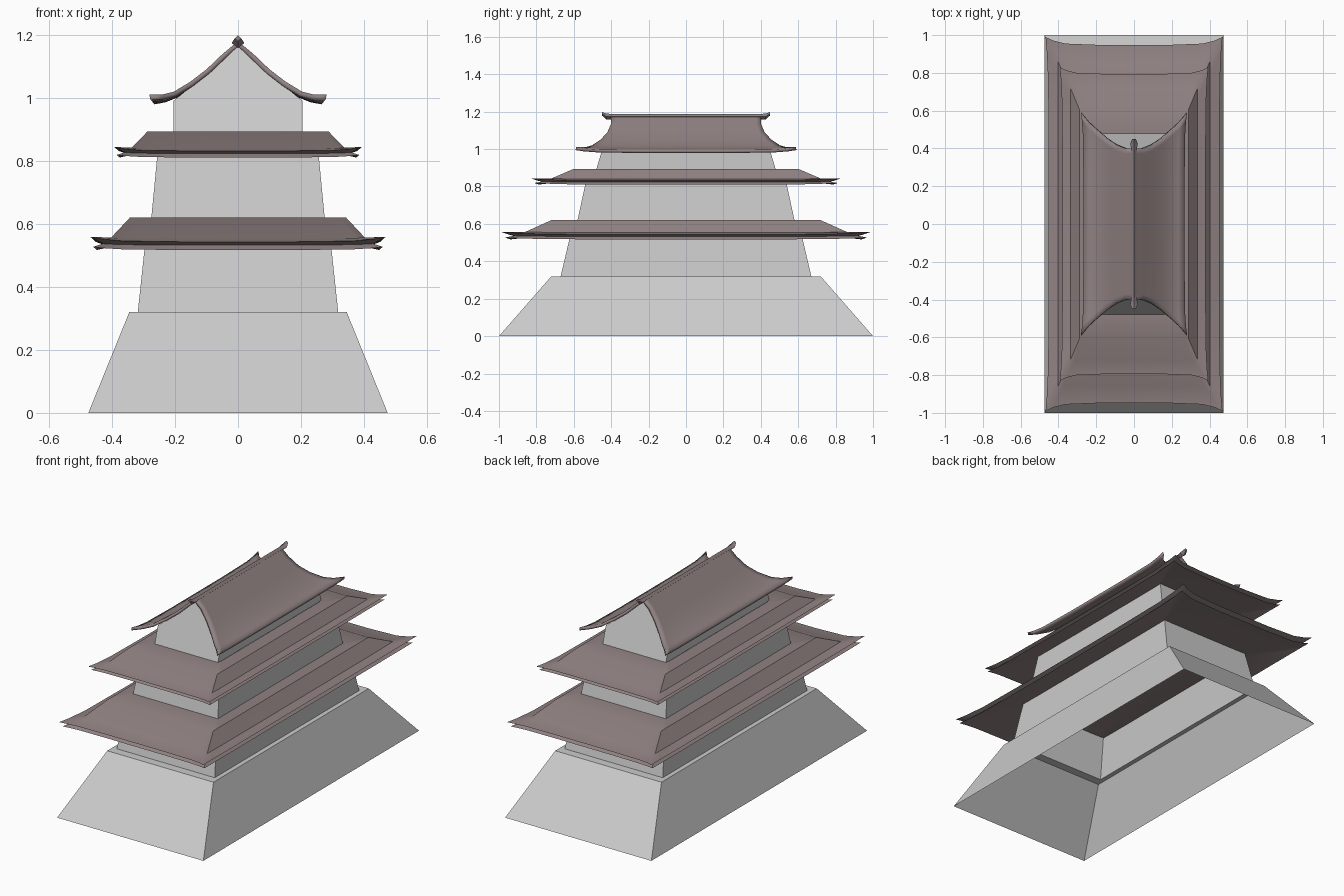
import bpy, bmesh, math

if "Cube" in bpy.data.objects:
    bpy.data.objects.remove(bpy.data.objects["Cube"])

roof_mat = bpy.data.materials.new("roof_brown")
roof_mat.diffuse_color = (0.28, 0.22, 0.22, 1)
roof_mat.use_nodes = True
roof_mat.node_tree.nodes["Principled BSDF"].inputs["Base Color"].default_value = roof_mat.diffuse_color


def make(name, bm, mat=None, smooth=False):
    bmesh.ops.recalc_face_normals(bm, faces=bm.faces)
    me = bpy.data.meshes.new(name)
    bm.to_mesh(me)
    bm.free()
    ob = bpy.data.objects.new(name, me)
    bpy.context.collection.objects.link(ob)
    if mat:
        me.materials.append(mat)
    if smooth:
        bpy.ops.object.select_all(action='DESELECT')
        bpy.context.view_layer.objects.active = ob
        ob.select_set(True)
        bpy.ops.object.shade_smooth_by_angle(angle=math.radians(30))
    return ob


def ring(bm, hx, hy, z, fx=0, fy=0, fz=0, ts=(-1,)):
    """Rectangle loop whose corners flare out by fx, fy and up by fz."""
    out = []
    for side in range(4):
        for t in ts:
            f = abs(t) ** 8
            u, v = [(t, -1), (1, t), (-t, 1), (-1, -t)][side]
            out.append(bm.verts.new((u * (hx + fx * f), v * (hy + fy * f), z + fz * f)))
    return out


def bridge(bm, loops):
    for a, b in zip(loops, loops[1:]):
        n = len(a)
        for i in range(n):
            bm.faces.new((a[i], a[(i + 1) % n], b[(i + 1) % n], b[i]))


def walls(name, levels):
    bm = bmesh.new()
    bridge(bm, [ring(bm, *l) for l in levels])
    make(name, bm)


# Hollow stone base with ledge, and the tapering storeys
walls("stone_base", [(0.475, 1.0, 0), (0.345, 0.72, 0.32), (0.318, 0.67, 0.32)])
walls("lower_walls", [(0.318, 0.67, 0.32), (0.293, 0.615, 0.555)])
walls("middle_walls", [(0.275, 0.58, 0.62), (0.253, 0.53, 0.85)])


# Skirt roofs: flat top, slope, flared eave, recess, lower lip, underside
def skirt_roof(name, s, top, sz):
    bm = bmesh.new()
    ts = (-1, -0.93, -0.8, -0.4, 0, 0.4, 0.8, 0.93)
    spec = [(0.25, 0.55, 0, 0, 0, 0),
            (0.343, 0.72, 0, 0, 0, 0),
            (0.402, 0.86, -0.066, 0, 0, 0.003),
            (0.452, 0.948, -0.077, 0.016, 0.042, 0.015),
            (0.425, 0.91, -0.087, 0.004, 0.008, 0.004),
            (0.448, 0.938, -0.103, 0.012, 0.03, 0.010),
            (0.26, 0.55, -0.06, 0, 0, 0)]
    loops = [ring(bm, x * s, y * s, top + z * sz, fx * s, fy * s, fz * sz, ts)
             for x, y, z, fx, fy, fz in spec]
    bridge(bm, loops)
    bm.faces.new(loops[-1])
    make(name, bm, roof_mat, True)


skirt_roof("lower_roof", 1.0, 0.62, 1.0)
skirt_roof("middle_roof", 0.838, 0.893, 0.8)

# Top storey: side walls and inward-leaning gable ends
gable = [(0.205, 0.99), (0.15, 1.035), (0.10, 1.075), (0.05, 1.125), (0, 1.165)]
outline = [(0.205, 0.89)] + gable + [(-x, z) for x, z in gable[-2::-1]] + [(-0.205, 0.89)]


def lean(z):
    return 0.48 - 0.3 * (z - 0.89) if z < 1 else 0.45 - 0.38 * (z - 0.99)


bm = bmesh.new()
ends = [[bm.verts.new((x, s * lean(z), z)) for x, z in outline] for s in (-1, 1)]
for e in ends:
    bm.faces.new(e)
for i in (0, len(outline) - 2):
    bm.faces.new((ends[0][i], ends[0][i + 1], ends[1][i + 1], ends[1][i]))
make("top_walls", bm)

# Gabled top roof: concave slope (x, z, half length), corners lifted
half = [(0, 1.18, 0.40), (0.05, 1.138, 0.40), (0.10, 1.09, 0.42), (0.15, 1.05, 0.455),
        (0.20, 1.015, 0.50), (0.235, 1.001, 0.535), (0.268, 0.995, 0.58)]
slope = [(-x, z, l) for x, z, l in half[:0:-1]] + half
bm = bmesh.new()
rows = []
for x, z, l in slope:
    row = []
    for t in (-1, -0.93, -0.8, -0.4, 0, 0.4, 0.8, 0.93, 1):
        f = abs(t) ** 8 * (abs(x) / 0.268) ** 4
        row.append(bm.verts.new((x * (1 + 0.05 * f), t * (l + 0.008 * f), z + 0.015 * f)))
    rows.append(row)
for a, b in zip(rows, rows[1:]):
    for i in range(len(a) - 1):
        bm.faces.new((a[i], b[i], b[i + 1], a[i + 1]))
roof = make("top_roof", bm, roof_mat, True)
if roof.data.polygons[0].normal.z < 0:
    roof.data.flip_normals()
sol = roof.modifiers.new("thickness", 'SOLIDIFY')
sol.thickness = 0.016
sol.offset = -1

# Ridge beam with upturned tips: (y, half width, bottom z, top z)
bm = bmesh.new()
loops = []
for y, w, lo, hi in [(-0.45, 0.010, 1.18, 1.198), (-0.425, 0.02, 1.158, 1.19),
                     (-0.39, 0.013, 1.16, 1.187), (0.39, 0.013, 1.16, 1.187),
                     (0.425, 0.02, 1.158, 1.19), (0.45, 0.010, 1.18, 1.198)]:
    m = (lo + hi) / 2
    loops.append([bm.verts.new(p) for p in ((0, y, lo), (w, y, m), (0, y, hi), (-w, y, m))])
bridge(bm, loops)
bm.faces.new(loops[0])
bm.faces.new(loops[-1])
make("ridge_beam", bm, roof_mat)
